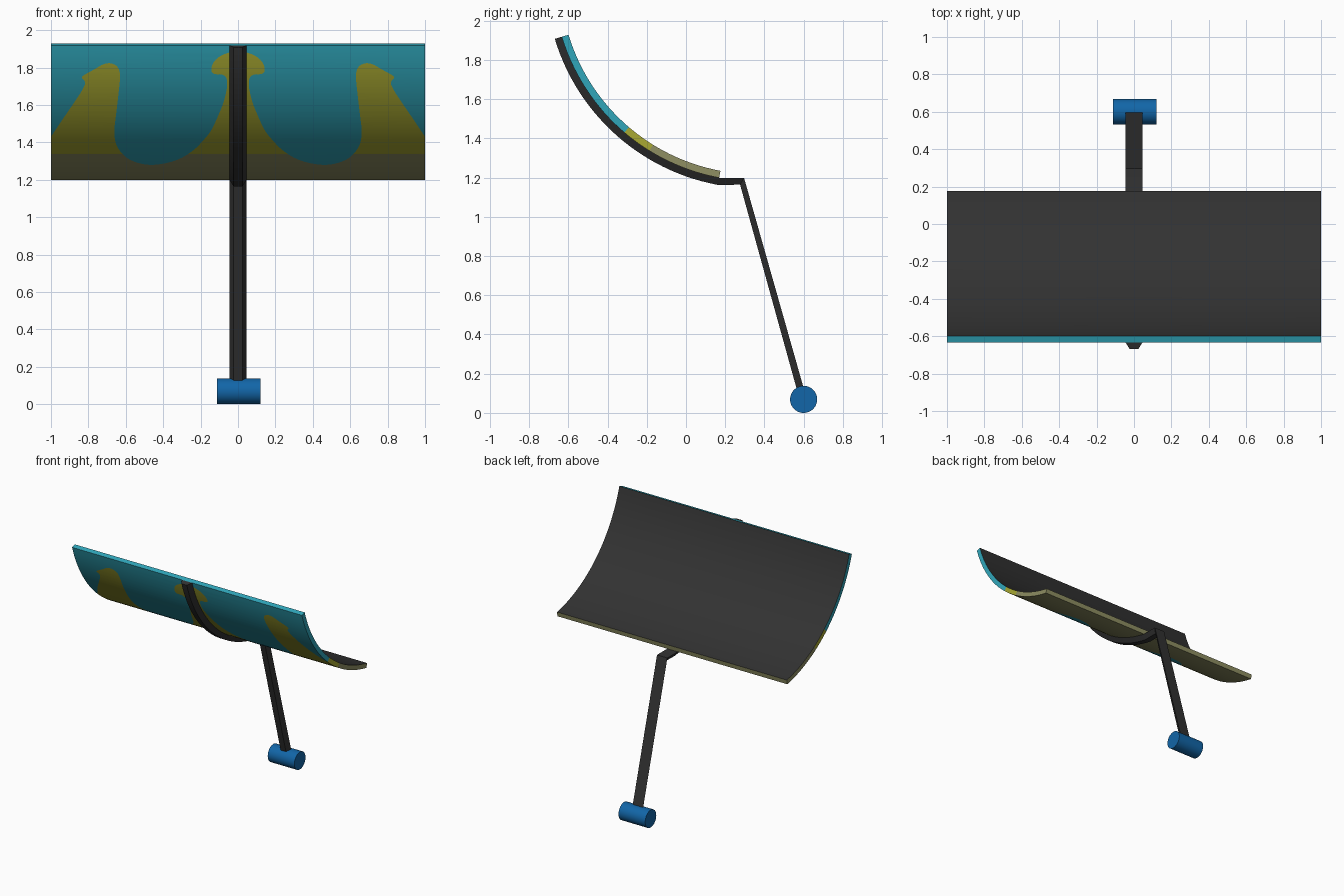
import bpy, bmesh, math
from mathutils import Vector
from mathutils.geometry import delaunay_2d_cdt

if "Cube" in bpy.data.objects:
    bpy.data.objects.remove(bpy.data.objects["Cube"])


def mat(name, rgb):
    m = bpy.data.materials.new(name)
    lin = [(c / 255 / 12.92) if c < 11 else ((c / 255 + 0.055) / 1.055) ** 2.4 for c in rgb]
    m.diffuse_color = (*lin, 1)
    m.use_nodes = True
    m.node_tree.nodes["Principled BSDF"].inputs["Base Color"].default_value = m.diffuse_color
    return m


TEAL = mat("teal", (48, 166, 186))
OLIVE = mat("olive_yellow", (168, 168, 50))
DRAB = mat("drab_olive", (142, 142, 98))
BLACK = mat("charcoal", (50, 50, 50))
BLUE = mat("blue", (18, 102, 168))


def finish(bm, name, mats):
    bmesh.ops.recalc_face_normals(bm, faces=bm.faces)
    me = bpy.data.meshes.new(name)
    bm.to_mesh(me)
    bm.free()
    ob = bpy.data.objects.new(name, me)
    bpy.context.collection.objects.link(ob)
    for m in mats:
        me.materials.append(m)
    bpy.ops.object.select_all(action='DESELECT')
    ob.select_set(True)
    bpy.context.view_layer.objects.active = ob
    bpy.ops.object.shade_smooth_by_angle(angle=math.radians(30))
    return ob


# Arc of the curved sheet, angle measured from straight down
CY, CZ, R, THICK = 0.358, 2.218, 1.036, 0.036
A0, A1 = math.radians(10.5), math.radians(73.2)
to_angle = lambda z: math.acos((CZ - z) / R)
A_DRAB = to_angle(1.337)


def arc(a, r):
    return CY - r * math.sin(a), CZ - r * math.cos(a)


# Painted outline, right half: the mushroom hill, the valley, the side hill
outline = [(0, 1.888), (.075, 1.875), (.13, 1.836), (.147, 1.785), (.13, 1.763), (.075, 1.765),
           (.053, 1.727), (.07, 1.631), (.107, 1.54), (.144, 1.46), (.18, 1.417), (.235, 1.358),
           (.33, 1.3), (.465, 1.274), (.575, 1.3), (.645, 1.365), (.665, 1.444), (.652, 1.55),
           (.636, 1.684), (.628, 1.77), (.648, 1.815), (.706, 1.828), (.775, 1.786),
           (.845, 1.749), (.818, 1.73), (.818, 1.70), (.92, 1.551), (.98, 1.46), (1.0, 1.43)]
pts = [Vector((x, to_angle(z))) for x, z in outline]
for _ in range(2):  # round the corners
    cut = [pts[0]]
    for p, q in zip(pts, pts[1:]):
        cut += [p.lerp(q, .25), p.lerp(q, .75)]
    pts = cut + [pts[-1]]
hill = pts + [Vector((1.01, 0)), Vector((-0.01, 0))]


def in_hill(x, a):
    inside = False
    for p, q in zip(hill, hill[1:] + hill[:1]):
        if (p.y > a) != (q.y > a) and x < p.x + (a - p.y) * (q.x - p.x) / (q.y - p.y):
            inside = not inside
    return inside


# Curved sheet: rows and outline are triangulated flat, then bent
flat, edges = [], []
for a in [A0 + (A1 - A0) * i / 28 for i in range(29)] + [A_DRAB]:
    edges.append((len(flat), len(flat) + 1))
    flat += [Vector((-1, a)), Vector((1, a))]
for side in (1, -1):
    s = len(flat)
    flat += [Vector((side * p.x, p.y)) for p in pts]
    edges += [(s + i, s + i + 1) for i in range(len(pts) - 1)]
cv, _, cf = delaunay_2d_cdt(flat, edges, [], 0, 1e-5)[:3]

bm = bmesh.new()
outer = [bm.verts.new((v.x, *arc(v.y, R))) for v in cv]
inner = [bm.verts.new((v.x, *arc(v.y, R - THICK))) for v in cv]
partner = dict(zip(outer, inner))
for f in cf:
    c = sum((cv[i] for i in f), Vector((0, 0))) / len(f)
    face = bm.faces.new([outer[i] for i in f])
    face.material_index = 0 if not in_hill(abs(c.x), c.y) else (2 if c.y < A_DRAB else 1)
rim = [e for e in bm.edges if e.is_boundary]
rim = [(e.verts[0], e.verts[1], e.link_faces[0].material_index) for e in rim]
for f in cf:  # plain dark concave side
    bm.faces.new([inner[i] for i in reversed(f)]).material_index = 3
for p, q, m in rim:  # rim takes the neighbouring paint
    bm.faces.new((p, q, partner[q], partner[p])).material_index = m
finish(bm, "curved_sheet", [TEAL, OLIVE, DRAB, BLACK])

# Rib and handle: one trapezoid section swept down the sheet and along the pole
path = [(arc(A1 + (A0 - A1) * i / 28, R), arc(A1 + (A0 - A1) * i / 28, R + .037)) for i in range(29)]
path += [((.296, 1.199), (.276, 1.164)), ((.602, .12), (.568, .11))]
bm = bmesh.new()
rings = [[bm.verts.new(p) for p in ((-.045, *w), (.045, *w), (.023, *n), (-.023, *n))] for w, n in path]
for r, s in zip(rings, rings[1:]):
    for i in range(4):
        j = (i + 1) % 4
        bm.faces.new((r[i], r[j], s[j], s[i]))
bm.faces.new(rings[0])
bm.faces.new(rings[-1])
finish(bm, "rib_and_pole", [BLACK])

# Cylinder at the foot of the pole
bpy.ops.mesh.primitive_cylinder_add(vertices=48, radius=.069, depth=.232, location=(.003, .6, .069),
                                    rotation=(0, math.pi / 2, 0))
foot = bpy.context.object
foot.name = "foot_roller"
foot.data.materials.append(BLUE)
bpy.ops.object.shade_smooth_by_angle(angle=math.radians(30))
